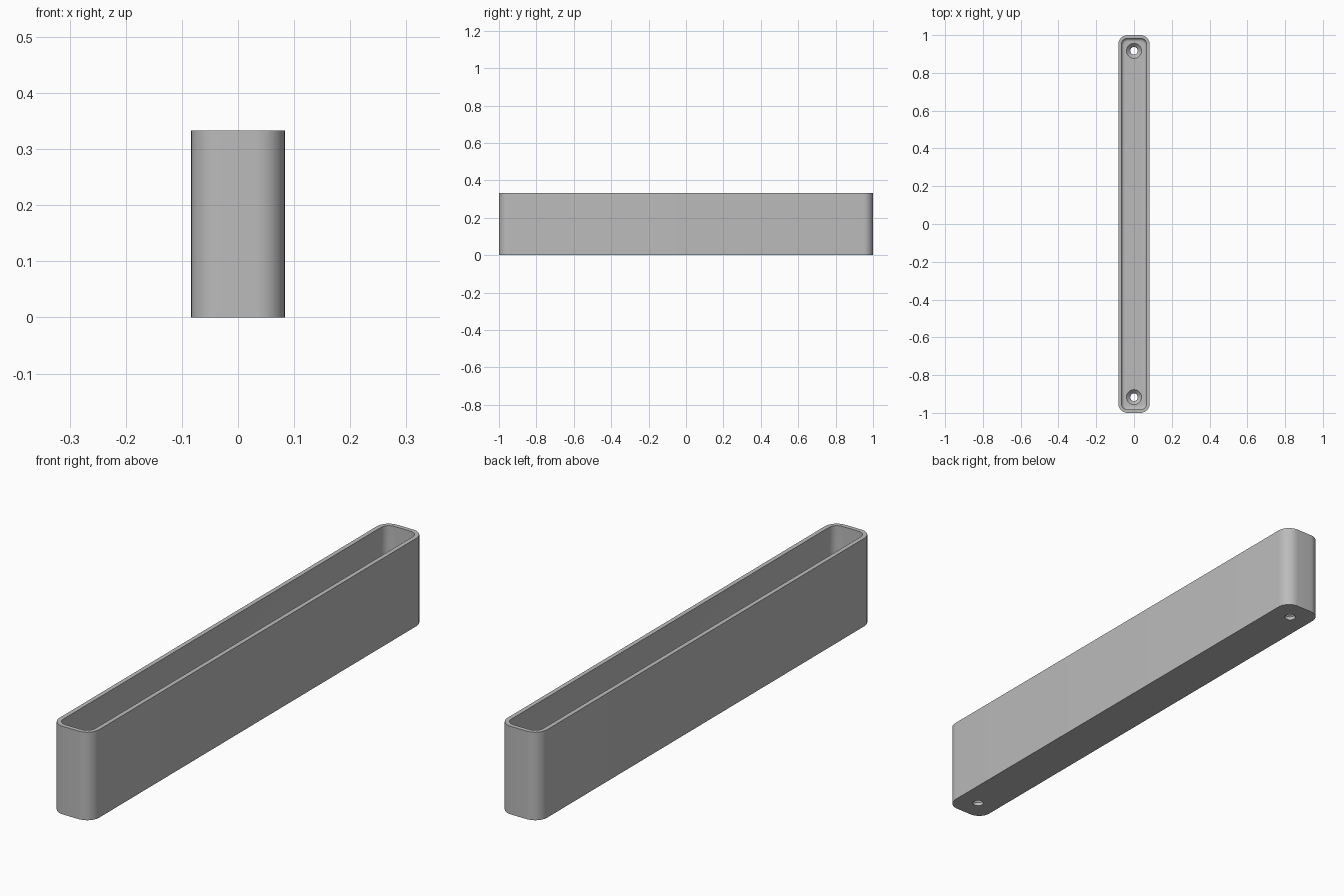
import bpy, bmesh
from math import sin, cos, pi, radians

cube = bpy.data.objects.get("Cube")
if cube:
    bpy.data.objects.remove(cube, do_unlink=True)

HALF_W, HALF_L, HEIGHT = 1 / 12, 1.0, 1 / 3
CORNER, WALL, FLOOR, FILLET = 0.05, 1 / 60, 1 / 30, 1 / 60
HOLE_Y, BORE, SINK = 0.917, 0.02, 0.04

grey = bpy.data.materials.new("plain grey")
grey.use_nodes = True
colour = (0.5, 0.5, 0.5, 1)
grey.diffuse_color = colour
grey.node_tree.nodes["Principled BSDF"].inputs["Base Color"].default_value = colour

bm = bmesh.new()


def rounded_ring(inset, z, steps=10):
    """Rounded rectangle, shrunk evenly by inset."""
    r = CORNER - inset
    cx, cy = HALF_W - CORNER, HALF_L - CORNER
    points = []
    for quarter, (sx, sy) in enumerate([(1, 1), (-1, 1), (-1, -1), (1, -1)]):
        for i in range(steps + 1):
            a = (quarter + i / steps) * pi / 2
            points.append((sx * cx + r * cos(a), sy * cy + r * sin(a), z))
    return [bm.verts.new(p) for p in points]


def circle_ring(y, r, z, steps=32):
    return [bm.verts.new((r * cos(2 * pi * i / steps), y + r * sin(2 * pi * i / steps), z))
            for i in range(steps)]


def loft(rings):
    for a, b in zip(rings, rings[1:]):
        for i in range(len(a)):
            j = (i + 1) % len(a)
            bm.faces.new((a[i], a[j], b[j], b[i]))


def fill(rings, up):
    """Flat face inside the first ring, with the other rings as holes."""
    edges = [bm.edges.get((r[i - 1], r[i])) for r in rings for i in range(len(r))]
    bmesh.ops.triangle_fill(bm, edges=edges, use_beauty=True, normal=(0, 0, up))


# Outer wall, rim, inner wall and rounded inner floor edge
shell = [rounded_ring(0, 0), rounded_ring(0, HEIGHT),
         rounded_ring(WALL, HEIGHT)]
for i in range(7):
    a = i / 6 * pi / 2
    shell.append(rounded_ring(WALL + FILLET * (1 - cos(a)), FLOOR + FILLET * (1 - sin(a))))
loft(shell)

# Countersunk screw holes near both ends
holes = []
for y in (-HOLE_Y, HOLE_Y):
    hole = [circle_ring(y, BORE, 0), circle_ring(y, BORE, FLOOR - (SINK - BORE)),
            circle_ring(y, SINK, FLOOR)]
    loft(hole)
    holes.append(hole)

# Floor, above and below
fill([shell[0]] + [h[0] for h in holes], -1)
fill([shell[-1]] + [h[-1] for h in holes], 1)
bmesh.ops.recalc_face_normals(bm, faces=bm.faces)

mesh = bpy.data.meshes.new("open_tray")
bm.to_mesh(mesh)
bm.free()
mesh.materials.append(grey)
tray = bpy.data.objects.new("open_tray", mesh)
bpy.context.collection.objects.link(tray)

bpy.context.view_layer.objects.active = tray
tray.select_set(True)
bpy.ops.object.shade_smooth_by_angle(angle=radians(30))
